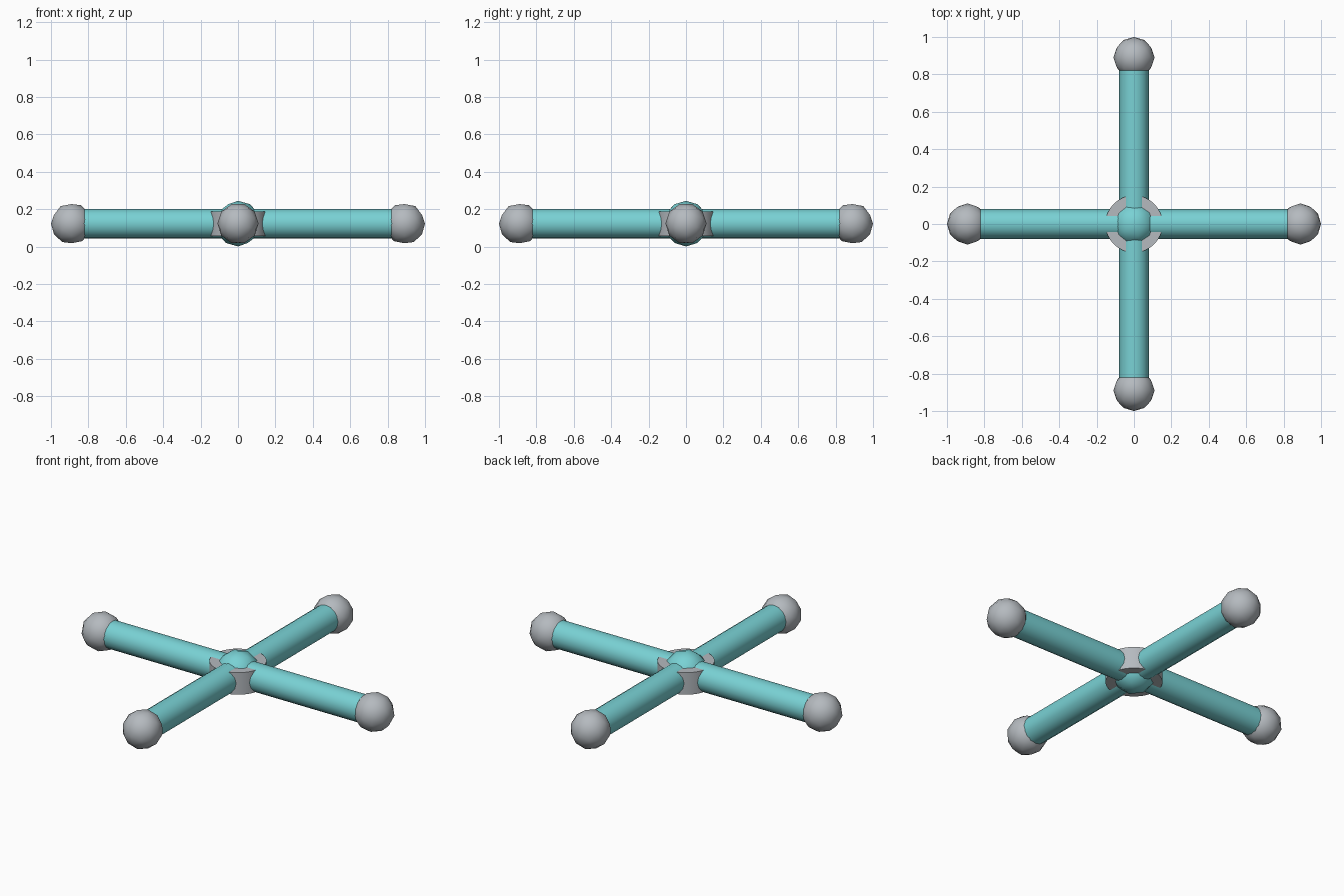
import bpy
from math import pi, sin, cos

cube = bpy.data.objects.get("Cube")
if cube:
    bpy.data.objects.remove(cube, do_unlink=True)

MID = 0.123        # height of the arm axes
REACH = 0.89       # distance of the end balls from the centre


def material(name, rgb):
    m = bpy.data.materials.new(name)
    m.use_nodes = True
    m.diffuse_color = (*rgb, 1)
    m.node_tree.nodes["Principled BSDF"].inputs["Base Color"].default_value = (*rgb, 1)
    return m


teal = material("teal", (0.19, 0.64, 0.66))
grey = material("grey", (0.46, 0.49, 0.52))


def finish(name, mat):
    ob = bpy.context.object
    ob.name = name
    ob.data.materials.append(mat)
    bpy.ops.object.shade_smooth_by_angle(angle=pi / 3.5)
    return ob


def ball(name, radius, location, rotation, mat):
    bpy.ops.mesh.primitive_ico_sphere_add(
        subdivisions=2, radius=radius, location=location, rotation=rotation)
    return finish(name, mat)


def rod(name, radius, depth, location, rotation, mat, sides):
    bpy.ops.mesh.primitive_cylinder_add(
        vertices=sides, radius=radius, depth=depth, location=location, rotation=rotation)
    return finish(name, mat)


# Hub: flat disc with a ball in its middle
rod("hub_disc", 0.153, 0.13, (0, 0, MID), (0, 0, 0), grey, 32)
ball("hub_ball", 0.122, (0, 0, MID), (0, 0, 0), teal)

# Four arms, each ending in a ball whose pole points outward
for i, side in enumerate(("left", "back", "right", "front")):
    a = i * pi / 2
    x, y = cos(a), sin(a)
    turn = (0, pi / 2, a)
    rod(side + "_arm", 0.079, REACH, (x * REACH / 2, y * REACH / 2, MID), turn, teal, 16)
    ball(side + "_end_ball", 0.11, (x * REACH, y * REACH, MID), turn, grey)
